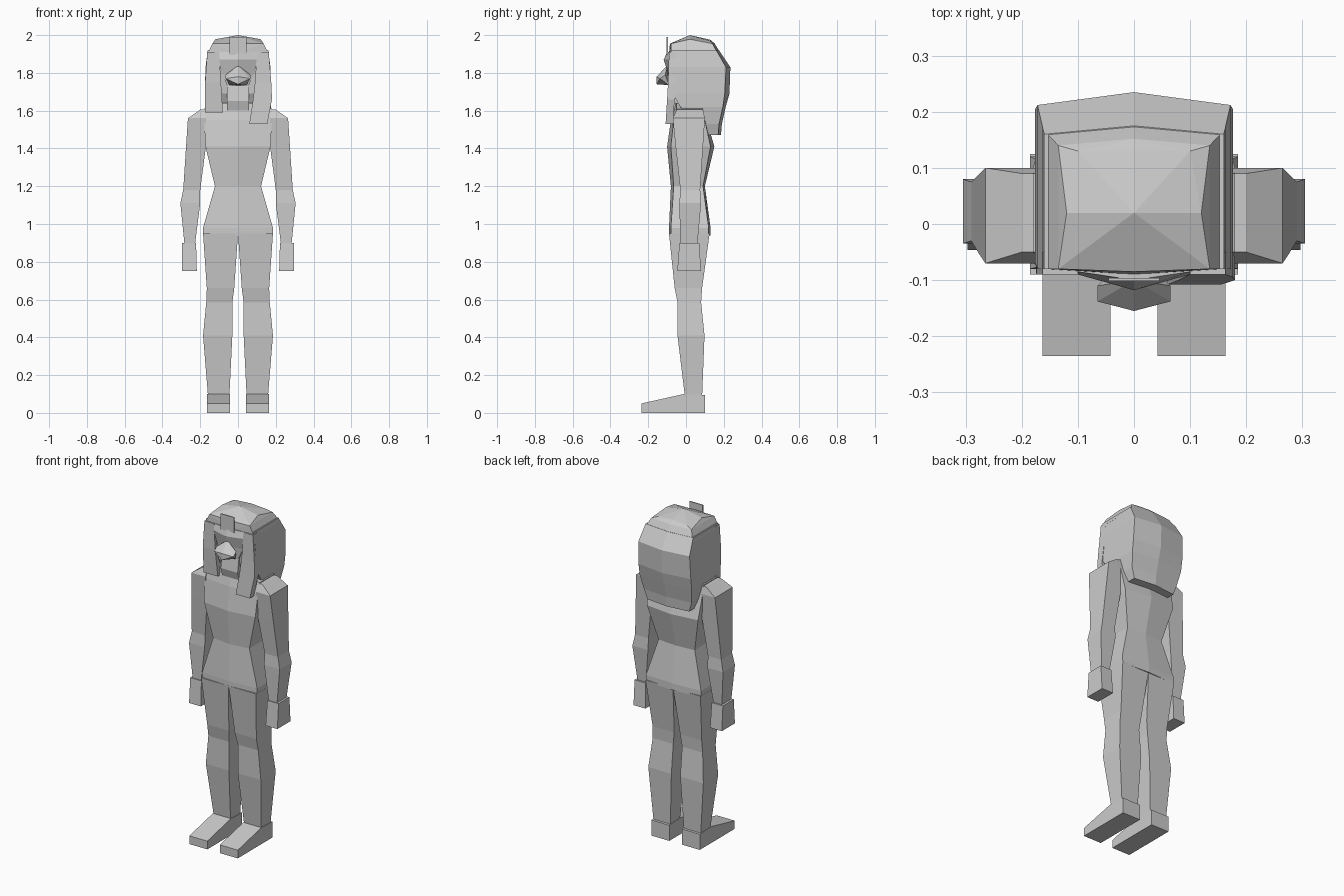
import bpy, bmesh


def finish(name, bm):
    bmesh.ops.recalc_face_normals(bm, faces=bm.faces)
    mesh = bpy.data.meshes.new(name)
    bm.to_mesh(mesh)
    bm.free()
    ob = bpy.data.objects.new(name, mesh)
    bpy.context.collection.objects.link(ob)
    return ob


def loft(name, rings):
    """Bridge equal-sized point rings and cap both ends."""
    bm = bmesh.new()
    vs = [[bm.verts.new(p) for p in r] for r in rings]
    n = len(rings[0])
    for a, b in zip(vs, vs[1:]):
        for i in range(n):
            j = (i + 1) % n
            bm.faces.new((a[i], a[j], b[j], b[i]))
    bm.faces.new(vs[0])
    bm.faces.new(vs[-1])
    return finish(name, bm)


def hull(name, pts):
    bm = bmesh.new()
    vs = [bm.verts.new(p) for p in pts]
    res = bmesh.ops.convex_hull(bm, input=vs)
    loose = [v for v in bm.verts if not v.link_faces]
    bmesh.ops.delete(bm, geom=loose, context='VERTS')
    return finish(name, bm)


def box_ring(s, z, x0, x1, y0, y1):
    return [(s * x0, y0, z), (s * x1, y0, z), (s * x1, y1, z), (s * x0, y1, z)]


def six_ring(z, w, yf, ye, be, yb):
    """Creased front and back: centre front, front edge, back edge, centre back."""
    return [(0, yf, z), (w, ye, z), (w, be, z), (0, yb, z), (-w, be, z), (-w, ye, z)]


# Torso
loft("torso", [six_ring(*r) for r in [
    (0.94, 0.184, -0.09, -0.08, 0.12, 0.13),
    (0.98, 0.185, -0.09, -0.08, 0.12, 0.13),
    (1.20, 0.122, -0.08, -0.065, 0.09, 0.10),
    (1.41, 0.172, -0.10, -0.08, 0.13, 0.15),
    (1.55, 0.18, -0.08, -0.065, 0.10, 0.11),
    (1.61, 0.18, -0.065, -0.05, 0.09, 0.09),
    (1.64, 0.10, -0.06, -0.05, 0.08, 0.08)]])

# Limbs, mirrored left and right
leg = [(0.95, 0.0, 0.185, -0.09, 0.125), (0.66, 0.02, 0.165, -0.06, 0.085),
       (0.585, 0.03, 0.168, -0.045, 0.08), (0.41, 0.03, 0.185, -0.045, 0.098),
       (0.08, 0.046, 0.158, -0.005, 0.085)]
arm = [(1.605, 0.17, 0.20, -0.05, 0.09), (1.56, 0.17, 0.265, -0.07, 0.10),
       (1.41, 0.17, 0.275, -0.055, 0.09), (1.18, 0.20, 0.29, -0.03, 0.075),
       (1.11, 0.20, 0.305, -0.035, 0.08), (0.89, 0.228, 0.283, -0.03, 0.06)]
hand = [(0.90, 0.222, 0.297, -0.035, 0.07), (0.75, 0.218, 0.297, -0.046, 0.08)]
foot = [(-0.235, 0), (0.1, 0), (0.1, 0.095), (-0.01, 0.1), (-0.235, 0.05)]
for s, side in ((1, "right"), (-1, "left")):
    loft(side + "_leg", [box_ring(s, *r) for r in leg])
    loft(side + "_arm", [box_ring(s, *r) for r in arm])
    loft(side + "_hand", [box_ring(s, *r) for r in hand])
    loft(side + "_foot", [[(s * x, y, z) for y, z in foot] for x in (0.042, 0.163)])

# Headdress body, hanging down the back
loft("headdress", [six_ring(*r) for r in [
    (1.47, 0.14, 0.10, 0.10, 0.17, 0.185),
    (1.53, 0.16, 0.07, 0.07, 0.175, 0.19),
    (1.62, 0.175, -0.03, -0.03, 0.195, 0.21),
    (1.69, 0.176, -0.06, -0.07, 0.205, 0.23),
    (1.83, 0.172, -0.07, -0.08, 0.212, 0.235),
    (1.92, 0.16, -0.08, -0.08, 0.16, 0.175)]])

# Crown of the headdress with its cross ridge
hull("crown", six_ring(1.90, 0.163, -0.09, -0.08, 0.17, 0.185)
     + six_ring(1.955, 0.135, -0.085, -0.08, 0.14, 0.152)
     + [(0, 0.02, 2.0), (0.12, 0.02, 1.978), (-0.12, 0.02, 1.978),
        (0.10, 0.13, 1.968), (-0.10, 0.13, 1.968), (0, 0.13, 1.975)])

# Front lappets: long on one side, short on the other
loft("right_lappet", [box_ring(1, *r) for r in [
    (1.91, 0.10, 0.163, -0.09, -0.05), (1.75, 0.09, 0.176, -0.095, -0.05),
    (1.66, 0.08, 0.18, -0.10, -0.06), (1.53, 0.06, 0.155, -0.108, -0.07)]])
loft("left_lappet", [box_ring(-1, *r) for r in [
    (1.91, 0.10, 0.163, -0.09, -0.05), (1.75, 0.09, 0.174, -0.09, -0.05),
    (1.59, 0.08, 0.175, -0.08, -0.03)]])

# Face, neck and beak
loft("face", [six_ring(*r) for r in [
    (1.73, 0.055, -0.09, -0.075, 0, 0), (1.80, 0.088, -0.095, -0.08, 0, 0),
    (1.87, 0.10, -0.118, -0.09, 0, 0), (1.91, 0.10, -0.10, -0.085, 0, 0)]])
loft("neck", [box_ring(1, z, -0.057, 0.057, y, 0.05)
              for z, y in ((1.60, -0.07), (1.65, -0.085), (1.75, -0.07))])
beak = [(0, -0.10, 1.84), (0, -0.155, 1.78), (0, -0.155, 1.74)]
for s in (1, -1):
    beak += [(s * 0.065, -0.11, 1.79), (s * 0.065, -0.138, 1.77), (s * 0.045, -0.09, 1.735)]
hull("beak", beak)

# Thin brow plate
loft("brow_plate", [box_ring(1, z, -0.045, 0.045, -0.102, -0.096) for z in (1.895, 1.99)])
